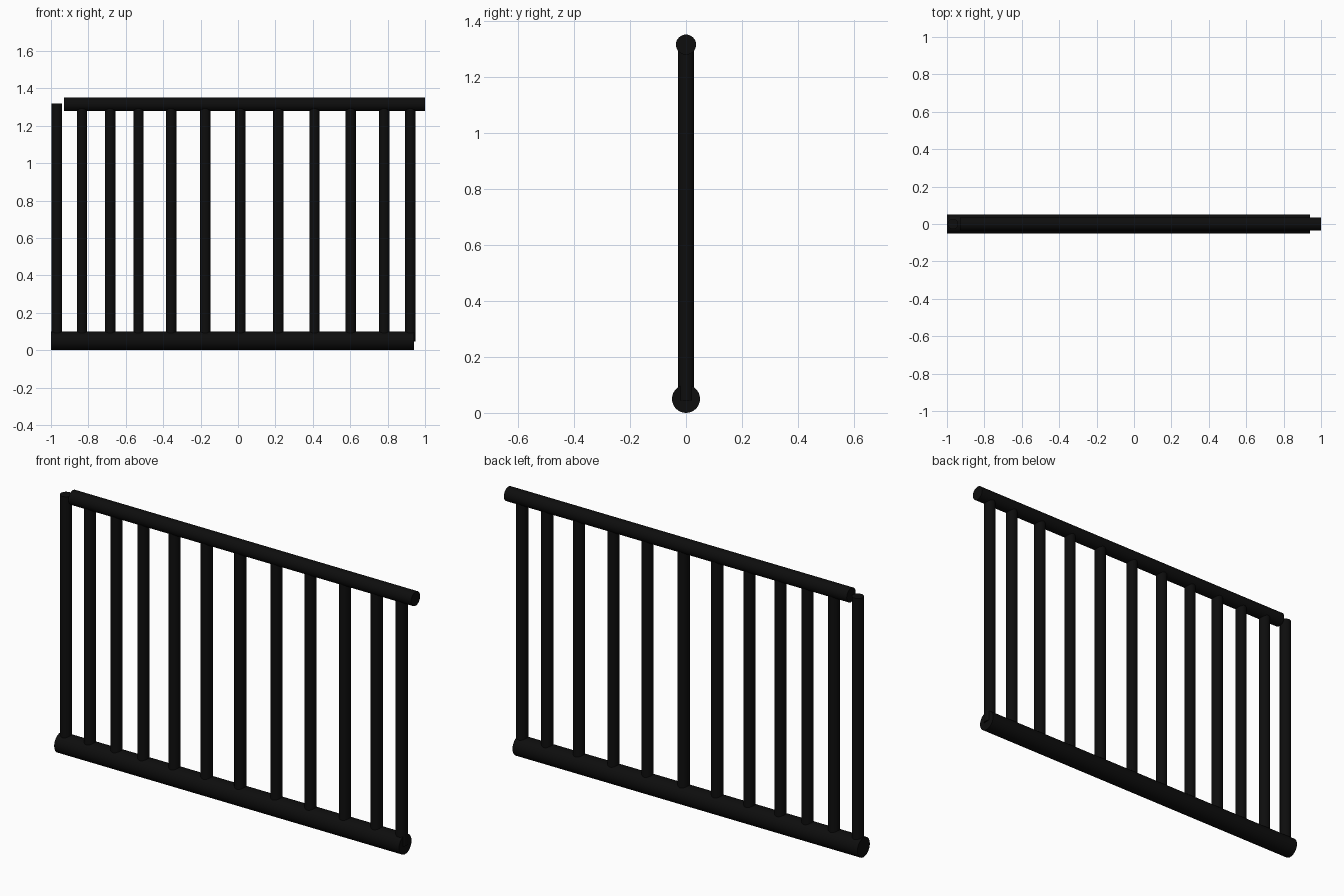
import bpy, math

if "Cube" in bpy.data.objects:
    bpy.data.objects.remove(bpy.data.objects["Cube"])

black = bpy.data.materials.new("black_metal")
black.diffuse_color = (0.004, 0.004, 0.004, 1)
black.use_nodes = True
black.node_tree.nodes["Principled BSDF"].inputs["Base Color"].default_value = black.diffuse_color

def rod(name, radius, length, location, along_x=False):
    rot = (0, math.pi / 2, 0) if along_x else (0, 0, 0)
    bpy.ops.mesh.primitive_cylinder_add(vertices=32, radius=radius, depth=length,
                                        location=location, rotation=rot)
    ob = bpy.context.object
    ob.name = name
    ob.data.materials.append(black)
    bpy.ops.object.shade_smooth_by_angle(angle=math.radians(30))
    return ob

# Horizontal rails, slightly offset from each other
rod("bottom_rail", 0.05, 1.942, (-0.029, 0, 0.05), True)
rod("top_rail", 0.036, 1.93, (0.035, 0, 1.315), True)

# Unevenly spaced upright bars
bar_x = [-0.968, -0.834, -0.684, -0.532, -0.358, -0.176,
         0.013, 0.216, 0.409, 0.602, 0.781, 0.922]
low, high = 0.045, 1.32
for i, x in enumerate(bar_x):
    rod(f"bar_{i + 1}", 0.028, high - low, (x, 0, (low + high) / 2))
